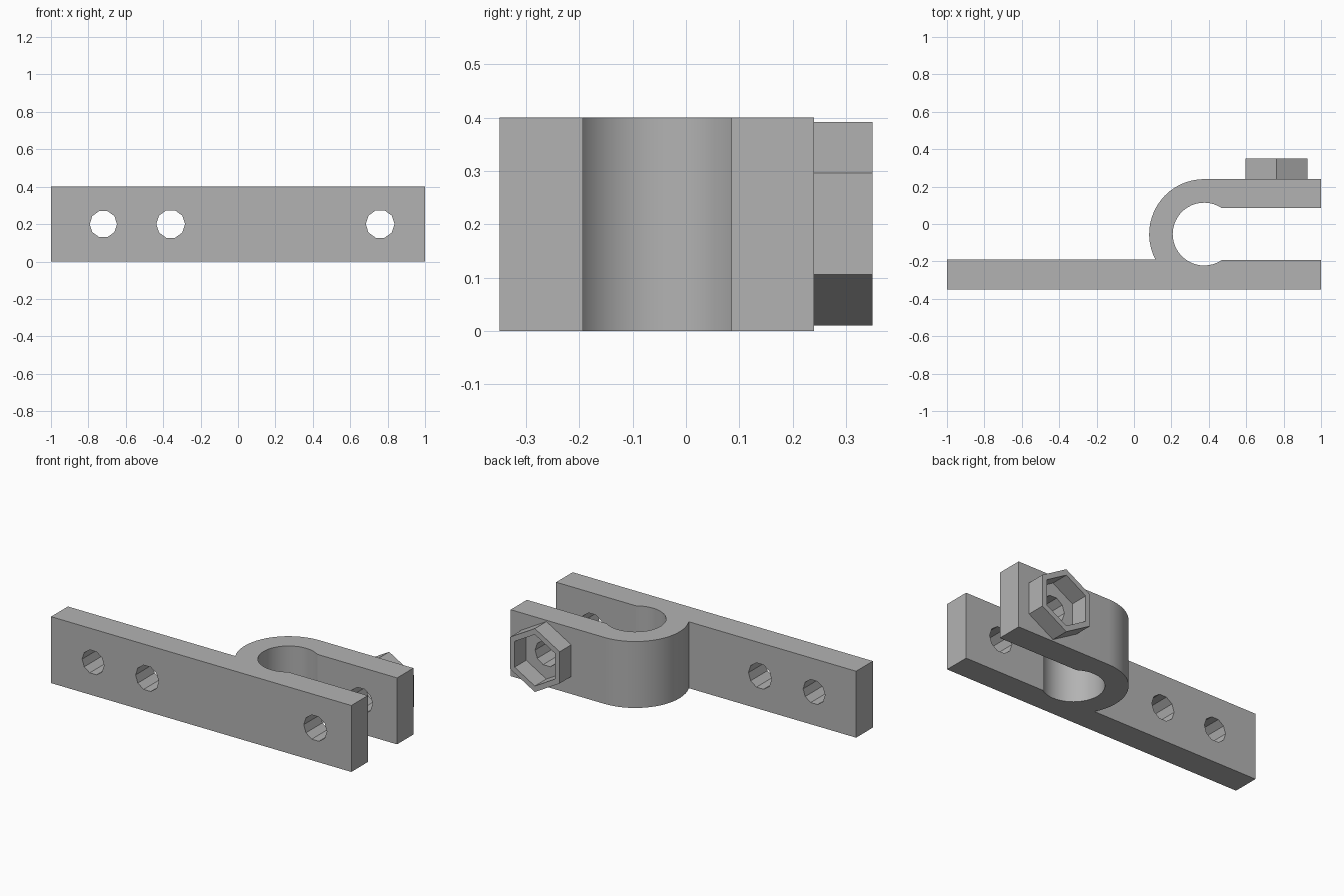
import bpy, bmesh
from math import cos, sin, asin, pi, radians
from mathutils import Matrix

if "Cube" in bpy.data.objects:
    bpy.data.objects.remove(bpy.data.objects["Cube"], do_unlink=True)

grey = bpy.data.materials.new("plain grey")
grey.use_nodes = True
grey.diffuse_color = (0.45, 0.45, 0.45, 1)
grey.node_tree.nodes["Principled BSDF"].inputs["Base Color"].default_value = (0.45, 0.45, 0.45, 1)


def arc(cx, cy, r, start, end, steps):
    angles = [start + (end - start) * i / steps for i in range(steps + 1)]
    return [(cx + r * cos(a), cy + r * sin(a)) for a in angles]


def prism(name, points, depth, matrix=Matrix()):
    """Extrude a flat outline along its local z axis."""
    bm = bmesh.new()
    face = bm.faces.new([bm.verts.new((x, y, 0)) for x, y in points])
    top = bmesh.ops.extrude_face_region(bm, geom=[face])["geom"]
    bmesh.ops.translate(bm, vec=(0, 0, depth),
                        verts=[v for v in top if isinstance(v, bmesh.types.BMVert)])
    bm.transform(matrix)
    bmesh.ops.recalc_face_normals(bm, faces=bm.faces)
    mesh = bpy.data.meshes.new(name)
    bm.to_mesh(mesh)
    bm.free()
    mesh.materials.append(grey)
    obj = bpy.data.objects.new(name, mesh)
    bpy.context.collection.objects.link(obj)
    return obj


def along_y(x, y, z):
    """Place an outline in the x-z plane, extruding towards the back."""
    return Matrix.Translation((x, y, z)) @ Matrix.Rotation(-pi / 2, 4, "X")


def cut(obj, cutter):
    bpy.context.view_layer.objects.active = obj
    mod = obj.modifiers.new("cut", "BOOLEAN")
    mod.operation, mod.solver, mod.object = "DIFFERENCE", "EXACT", cutter
    bpy.ops.object.modifier_apply(modifier=mod.name)
    bpy.data.objects.remove(cutter, do_unlink=True)


# Clamp body: mounting bar, ring and upper arm in one outline
cx, cy, bore, ring, gap = 0.375, -0.054, 0.168, 0.294, 0.139
mouth = asin(gap / bore)
root = asin((cy + 0.19) / ring)
outline = [(-1, -0.35), (1, -0.35), (1, cy - gap)]
outline += arc(cx, cy, bore, -mouth, mouth - 2 * pi, 30)
outline += [(1, cy + gap), (1, cy + ring)]
outline += arc(cx, cy, ring, pi / 2, pi + root, 18)
outline += [(-1, -0.19)]
body = prism("clamp_body", outline, 0.4)

# Screw holes through the bar and the arm
for x, r in ((-0.72, 0.073), (-0.36, 0.077), (0.76, 0.077)):
    cut(body, prism("hole_cutter", arc(0, 0, r, 0, 1.8 * pi, 9), 1, along_y(x, -0.5, 0.2)))

# Hexagonal nut holder on the back of the arm
hexagon = lambda r: arc(0, 0, r, pi / 2, pi / 2 + 5 * pi / 3, 5)
holder = prism("nut_holder", hexagon(0.191), 0.112, along_y(0.762, 0.238, 0.201))
cut(holder, prism("nut_cutter", hexagon(0.155), 0.5, along_y(0.762, 0.1, 0.201)))

# Smooth the ring, keep the corners sharp
bpy.ops.object.select_all(action="DESELECT")
body.select_set(True)
bpy.context.view_layer.objects.active = body
bpy.ops.object.shade_smooth_by_angle(angle=radians(25))
